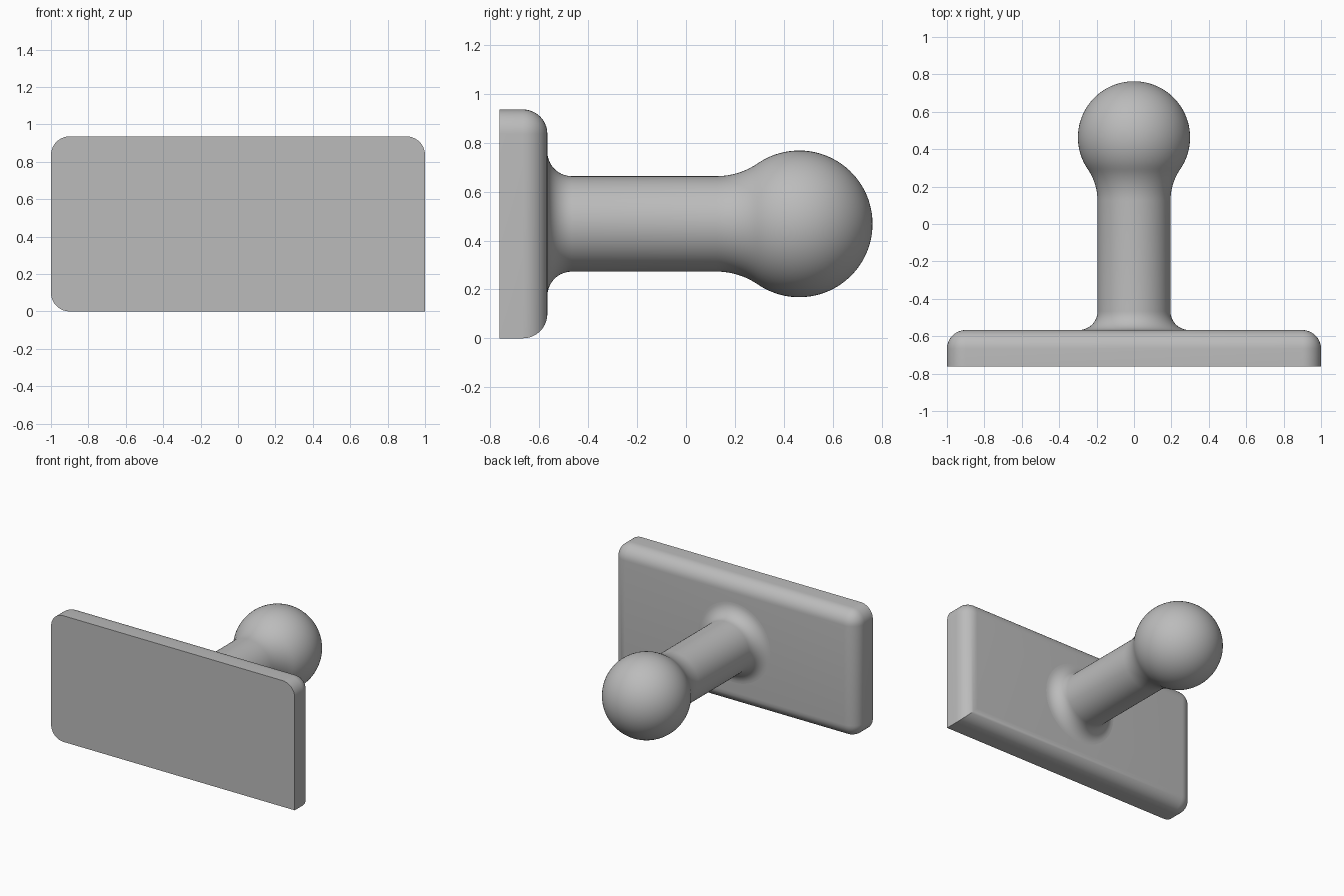
import bpy, bmesh
from math import sin, cos, pi, sqrt, atan2, radians
from mathutils import Vector, Matrix

default = bpy.data.objects.get("Cube")
if default:
    bpy.data.objects.remove(default, do_unlink=True)

grey = bpy.data.materials.new("plain_grey")
grey.use_nodes = True
colour = (0.5, 0.5, 0.5, 1)
grey.diffuse_color = colour
grey.node_tree.nodes["Principled BSDF"].inputs["Base Color"].default_value = colour

FRONT, BACK, HEIGHT = -0.763, -0.567, 0.936
MID_Z = HEIGHT / 2


def finish(name, bm):
    """Turn a bmesh into a smooth-shaded object."""
    bmesh.ops.recalc_face_normals(bm, faces=bm.faces)
    mesh = bpy.data.meshes.new(name)
    bm.to_mesh(mesh)
    bm.free()
    mesh.materials.append(grey)
    obj = bpy.data.objects.new(name, mesh)
    bpy.context.collection.objects.link(obj)
    bpy.ops.object.select_all(action="DESELECT")
    obj.select_set(True)
    bpy.context.view_layer.objects.active = obj
    bpy.ops.object.shade_smooth_by_angle(angle=radians(30))
    return obj


# Plate: rounded back rim and three rounded corners, the lower left stays square
bm = bmesh.new()
bmesh.ops.create_cube(bm, size=1, matrix=Matrix.LocRotScale(
    Vector((0, (FRONT + BACK) / 2, MID_Z)), None, Vector((2, BACK - FRONT, HEIGHT))))


def is_rounded(edge):
    a, b = (v.co for v in edge.verts)
    centre = (a + b) / 2
    if abs(a.y - b.y) > 0.01:
        return not (centre.x > 0 and centre.z < MID_Z)
    return centre.y > BACK - 0.01


bmesh.ops.bevel(bm, geom=[e for e in bm.edges if is_rounded(e)], offset=0.1,
                offset_type="OFFSET", segments=10, profile=0.5, affect="EDGES")
finish("plate", bm)

# Stem and ball: one turned profile of (distance along y, radius)
STEM_R, BALL_R, BALL_Y = 0.195, 0.3, 0.463
FOOT_R, NECK_R = 0.1, 0.3


def arc(y, r, radius, start, end, steps):
    angles = [start + (end - start) * i / steps for i in range(steps + 1)]
    return [(y + radius * cos(a), r + radius * sin(a)) for a in angles]


neck_y = BALL_Y - sqrt((BALL_R + NECK_R) ** 2 - (STEM_R + NECK_R) ** 2)
meet = atan2(-(STEM_R + NECK_R), BALL_Y - neck_y)
profile = arc(BACK + FOOT_R, STEM_R + FOOT_R, FOOT_R, pi, 1.5 * pi, 10)
profile += arc(neck_y, STEM_R + NECK_R, NECK_R, -pi / 2, meet, 10)
profile += arc(BALL_Y, 0, BALL_R, pi + meet, 0, 32)[1:]

bm = bmesh.new()
verts = [bm.verts.new((0, y, MID_Z + max(r, 0))) for y, r in profile]
edges = [bm.edges.new(pair) for pair in zip(verts, verts[1:])]
bmesh.ops.spin(bm, geom=verts + edges, cent=(0, 0, MID_Z), axis=(0, 1, 0),
               angle=2 * pi, steps=64, use_duplicate=False)
bmesh.ops.remove_doubles(bm, verts=bm.verts, dist=0.0005)
finish("stem_and_ball", bm)
